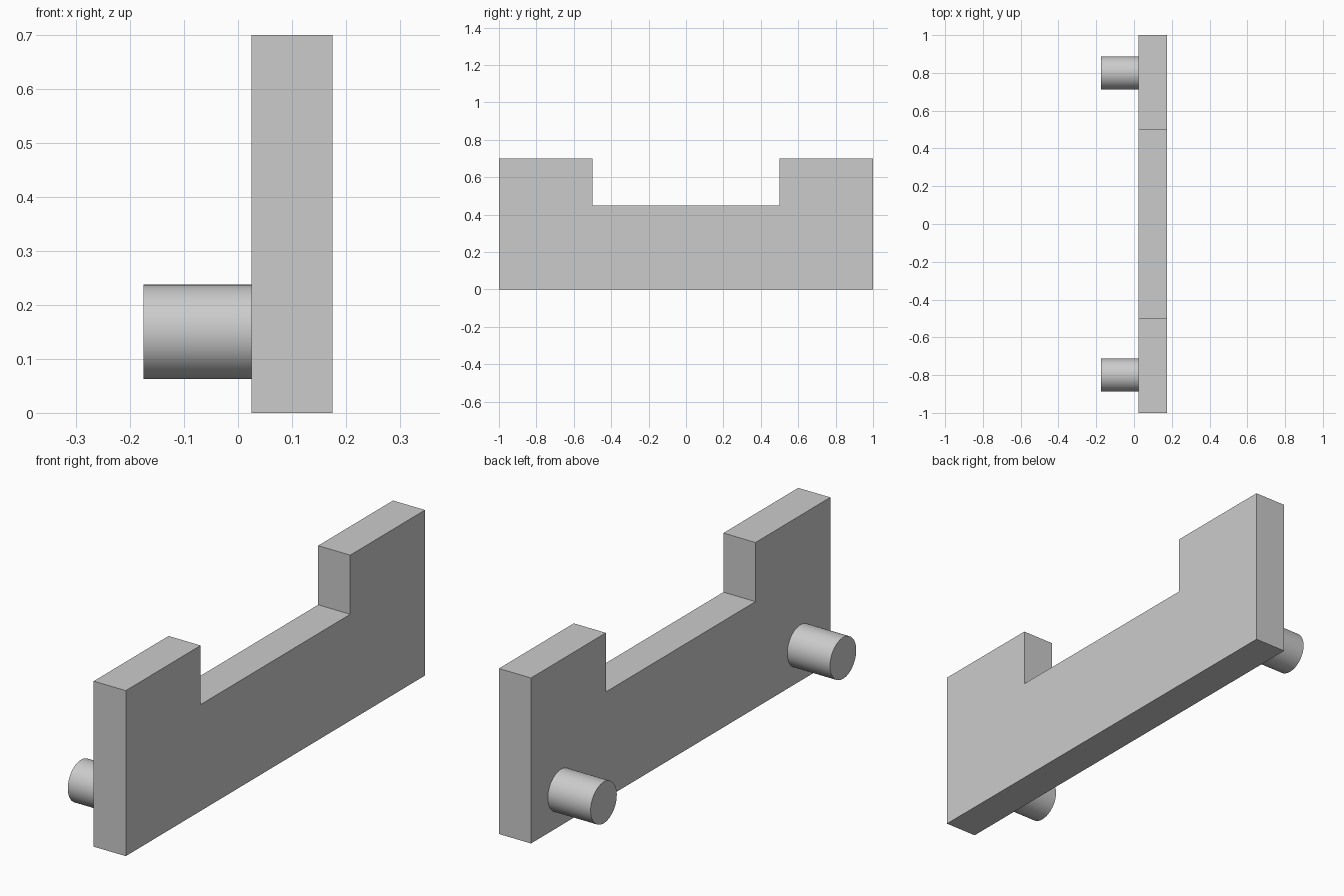
import bpy
import bmesh
import math

old = bpy.data.objects.get("Cube")
if old:
    bpy.data.objects.remove(old, do_unlink=True)

# Single plain grey
grey = bpy.data.materials.new("light grey")
grey.use_nodes = True
colour = (0.6, 0.6, 0.6, 1)
grey.diffuse_color = colour
grey.node_tree.nodes["Principled BSDF"].inputs["Base Color"].default_value = colour

INNER, OUTER = 0.025, 0.175   # plate faces along x

# Plate with a wide notch in its top edge, extruded along x
half = [(1, 0), (1, 0.7), (0.5, 0.7), (0.5, 0.45)]
profile = half + [(-y, z) for y, z in reversed(half)]
bm = bmesh.new()
face = bm.faces.new([bm.verts.new((INNER, y, z)) for y, z in profile])
grown = bmesh.ops.extrude_face_region(bm, geom=[face])
verts = [v for v in grown["geom"] if isinstance(v, bmesh.types.BMVert)]
bmesh.ops.translate(bm, verts=verts, vec=(OUTER - INNER, 0, 0))
bmesh.ops.recalc_face_normals(bm, faces=bm.faces)
mesh = bpy.data.meshes.new("notched_plate")
bm.to_mesh(mesh)
bm.free()
mesh.materials.append(grey)
plate = bpy.data.objects.new("notched_plate", mesh)
bpy.context.collection.objects.link(plate)

# Round pegs standing out from the inner face
for name, y in (("front_peg", -0.8), ("back_peg", 0.8)):
    bpy.ops.mesh.primitive_cylinder_add(
        vertices=64, radius=0.0875, depth=0.2,
        location=(INNER - 0.1, y, 0.15), rotation=(0, math.pi / 2, 0))
    peg = bpy.context.object
    peg.name = name
    peg.data.materials.append(grey)
    bpy.ops.object.shade_smooth_by_angle(angle=math.radians(30))
